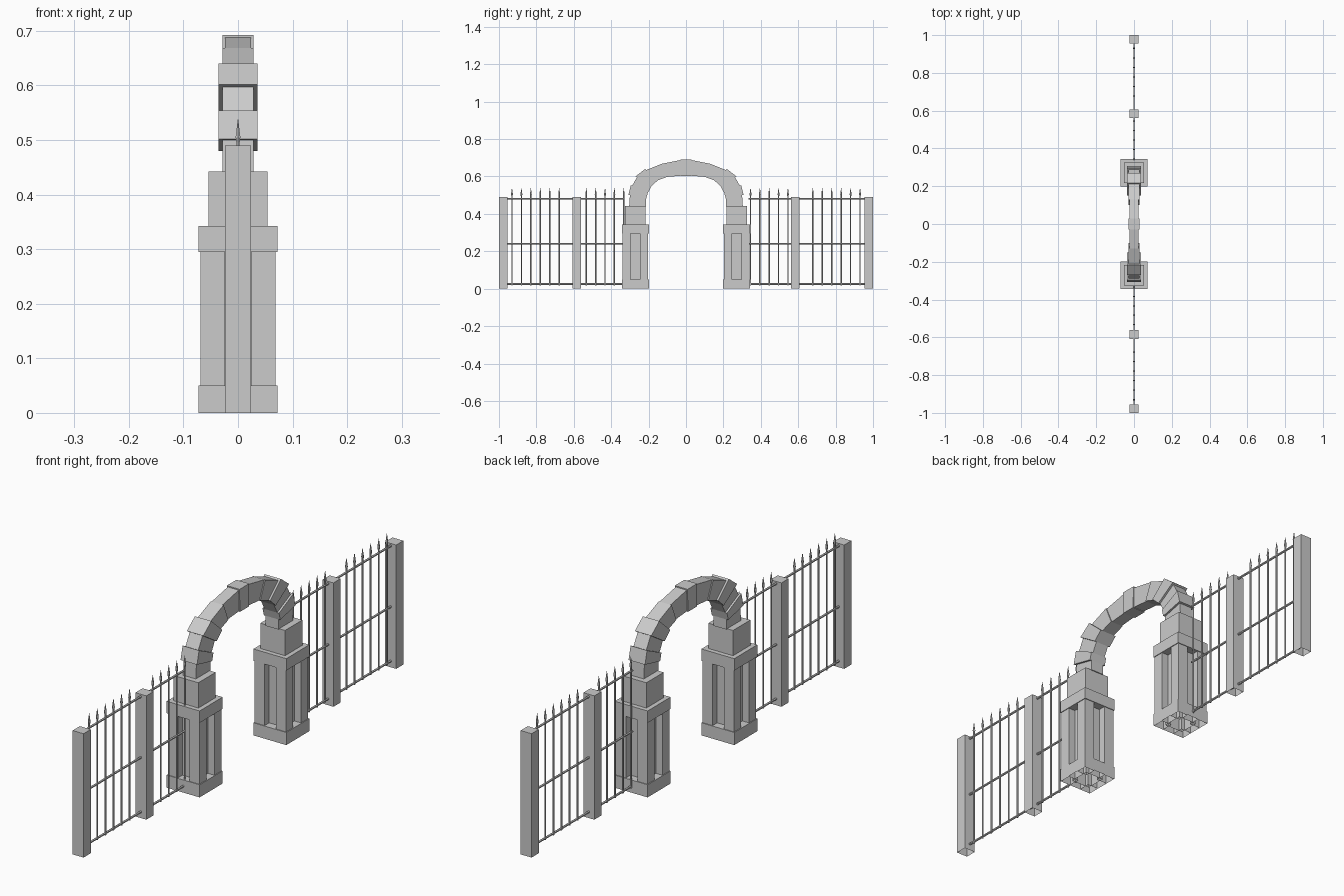
import bpy
import bmesh
from mathutils import Matrix, Vector

if "Cube" in bpy.data.objects:
    bpy.data.objects.remove(bpy.data.objects["Cube"], do_unlink=True)

stone = bpy.data.materials.new("grey_stone")
stone.use_nodes = True
GREY = (0.6, 0.6, 0.6, 1)
stone.diffuse_color = GREY
stone.node_tree.nodes["Principled BSDF"].inputs["Base Color"].default_value = GREY


def finish(name, bm):
    bmesh.ops.recalc_face_normals(bm, faces=bm.faces)
    mesh = bpy.data.meshes.new(name)
    bm.to_mesh(mesh)
    bm.free()
    mesh.materials.append(stone)
    obj = bpy.data.objects.new(name, mesh)
    bpy.context.collection.objects.link(obj)
    return obj


def add_box(bm, x, y, half_x, half_y, z0, z1, open_bottom=False):
    size = Matrix.Diagonal((2 * half_x, 2 * half_y, z1 - z0, 1))
    place = Matrix.Translation((x, y, (z0 + z1) / 2))
    verts = bmesh.ops.create_cube(bm, size=1, matrix=place @ size)["verts"]
    if open_bottom:
        faces = {f for v in verts for f in v.link_faces}
        bottom = [f for f in faces if f.calc_center_median().z < z0 + 1e-4]
        bmesh.ops.delete(bm, geom=bottom, context="FACES_ONLY")


def box(name, y, half_x, half_y, z0, z1, open_bottom=False):
    bm = bmesh.new()
    add_box(bm, 0, y, half_x, half_y, z0, z1, open_bottom)
    finish(name, bm)


def add_rod(bm, start, end, r0, r1, sides=6):
    start, end = Vector(start), Vector(end)
    axis = end - start
    turn = Vector((0, 0, 1)).rotation_difference(axis).to_matrix().to_4x4()
    bmesh.ops.create_cone(bm, cap_ends=True, segments=sides, radius1=r0, radius2=r1,
                          depth=axis.length,
                          matrix=Matrix.Translation((start + end) / 2) @ turn)


def voussoir(name, corners, half_x):
    # Wedge stone: a four-cornered y/z outline extruded across the arch
    bm = bmesh.new()
    rings = [[bm.verts.new((x, y, z)) for y, z in corners] for x in (-half_x, half_x)]
    bm.faces.new(rings[0])
    bm.faces.new(rings[1])
    for i in range(4):
        j = (i + 1) % 4
        bm.faces.new((rings[0][i], rings[0][j], rings[1][j], rings[1][i]))
    finish(name, bm)


PILLAR_Y = 0.271
# Arch joints from springing to keystone, and half width of each stone
OUTER = [(.304, .44), (.30, .50), (.288, .55), (.262, .597), (.212, .635), (.13, .668), (.028, .688)]
INNER = [(.213, .44), (.213, .48), (.205, .51), (.185, .548), (.15, .58), (.10, .598), (.028, .604)]
HALF_WIDTHS = [.028, .036, .028, .036, .028, .024]

for side, label, first in ((1, "back", .345), (-1, "front", .333)):
    # Gate pillar: plinth, four corner shafts, core, cap and top block
    y = side * PILLAR_Y
    box(label + "_pillar_base", y, .072, .072, 0, .05, True)
    bm = bmesh.new()
    for sx in (-1, 1):
        for sy in (-1, 1):
            add_box(bm, sx * .047, y + sy * .047, .022, .022, 0, .297, True)
    finish(label + "_pillar_shafts", bm)
    box(label + "_pillar_core", y, .04, .04, 0, .297, True)
    box(label + "_pillar_cap", y, .072, .072, .295, .342)
    box(label + "_pillar_block", y, .054, .054, .342, .442)

    # Half of the arch, with wide stones standing slightly proud
    for i, half in enumerate(HALF_WIDTHS):
        corners = [Vector(p) for p in (OUTER[i], OUTER[i + 1], INNER[i + 1], INNER[i])]
        if half > .03:
            for a, b in ((0, 3), (1, 2)):
                corners[a] += (corners[a] - corners[b]).normalized() * .008
        voussoir(f"{label}_arch_stone_{i + 1}", [(side * c.x, c.y) for c in corners], half)

    # Fence posts
    for post, py in (("inner", .585), ("end", .9775)):
        box(f"{label}_{post}_fence_post", side * py, .024, .0225, 0, .49, True)

    # Rails running from pillar to end post
    bm = bmesh.new()
    for z in (.025, .24, .481):
        add_rod(bm, (0, side * .335, z), (0, side * .965, z), .0045, .0045)
    finish(label + "_fence_rails", bm)

    # Pickets with spear tips
    bm = bmesh.new()
    pickets = [first + .05 * i for i in range(5)] + [.678 + .0505 * i for i in range(6)]
    for py in pickets:
        p = side * py
        add_rod(bm, (0, p, .018), (0, p, .5), .0035, .0035)
        add_rod(bm, (0, p, .495), (0, p, .505), .0035, .005)
        add_rod(bm, (0, p, .505), (0, p, .538), .005, .0005)
    finish(label + "_fence_pickets", bm)

# Keystone
voussoir("arch_keystone", [(-.03, .692), (.03, .692), (.028, .602), (-.028, .602)], .028)
